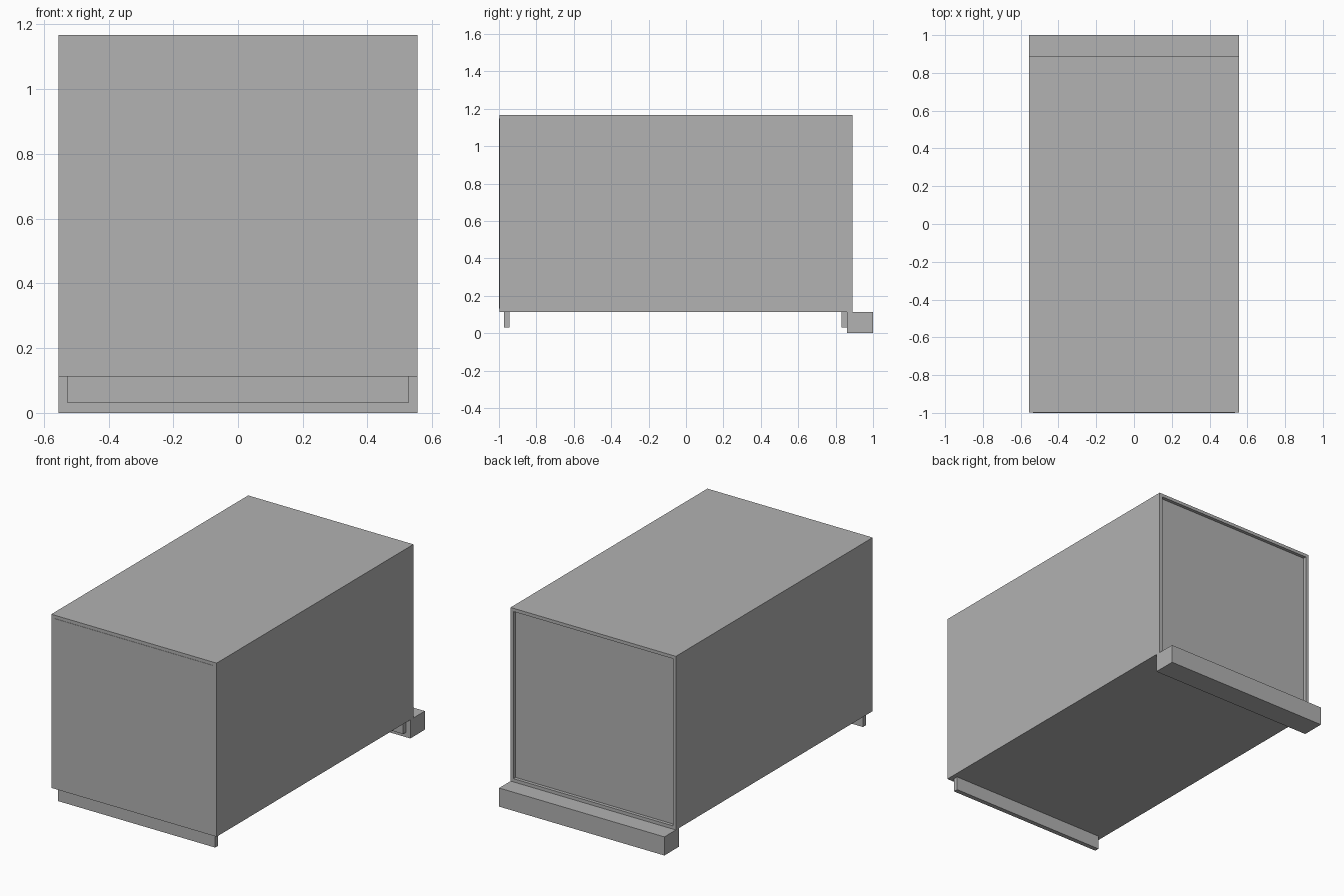
import bpy
import bmesh
from mathutils import Vector

default = bpy.data.objects.get("Cube")
if default:
    bpy.data.objects.remove(default, do_unlink=True)

# Single flat grey
GREY = (0.445, 0.445, 0.445, 1.0)
grey = bpy.data.materials.new("plain grey")
grey.use_nodes = True
grey.diffuse_color = GREY
grey.node_tree.nodes["Principled BSDF"].inputs["Base Color"].default_value = GREY

HALF_W, INSET = 0.555, 0.028
BASE, TOP = 0.113, 1.167
FRONT, BACK = -0.998, 0.89


def box(name, half_width, y0, y1, z0, z1, panels=()):
    """Box centred on x; each panel (direction, inset, depth) insets one face."""
    bm = bmesh.new()
    bmesh.ops.create_cube(bm, size=1)
    bmesh.ops.scale(bm, vec=(2 * half_width, y1 - y0, z1 - z0), verts=bm.verts)
    bmesh.ops.translate(bm, vec=(0, (y0 + y1) / 2, (z0 + z1) / 2), verts=bm.verts)
    bm.normal_update()
    for direction, inset, depth in panels:
        face = max(bm.faces, key=lambda f: f.normal.dot(direction))
        bmesh.ops.inset_region(bm, faces=[face], thickness=inset)
        # Straight-walled step in or out of the frame
        moved = bmesh.ops.extrude_discrete_faces(bm, faces=[face])["faces"][0]
        bmesh.ops.translate(bm, vec=direction * depth, verts=moved.verts)
        bm.normal_update()
    mesh = bpy.data.meshes.new(name)
    bm.to_mesh(mesh)
    bm.free()
    mesh.materials.append(grey)
    obj = bpy.data.objects.new(name, mesh)
    bpy.context.collection.objects.link(obj)
    return obj


# Main case: nearly flush front panel, recessed rear panel
box("case_body", HALF_W, FRONT, BACK, BASE, TOP,
    panels=[(Vector((0, -1, 0)), INSET, 0.002),
            (Vector((0, 1, 0)), INSET, -0.02)])

# Thin support plates under the case
for name, y in (("front_foot", -0.972), ("rear_foot", 0.832)):
    box(name, HALF_W - INSET, y, y + INSET, 0.03, BASE)

# Full-width ledge at the back
box("rear_ledge", HALF_W, 0.86, 1.0, 0.0, BASE)
